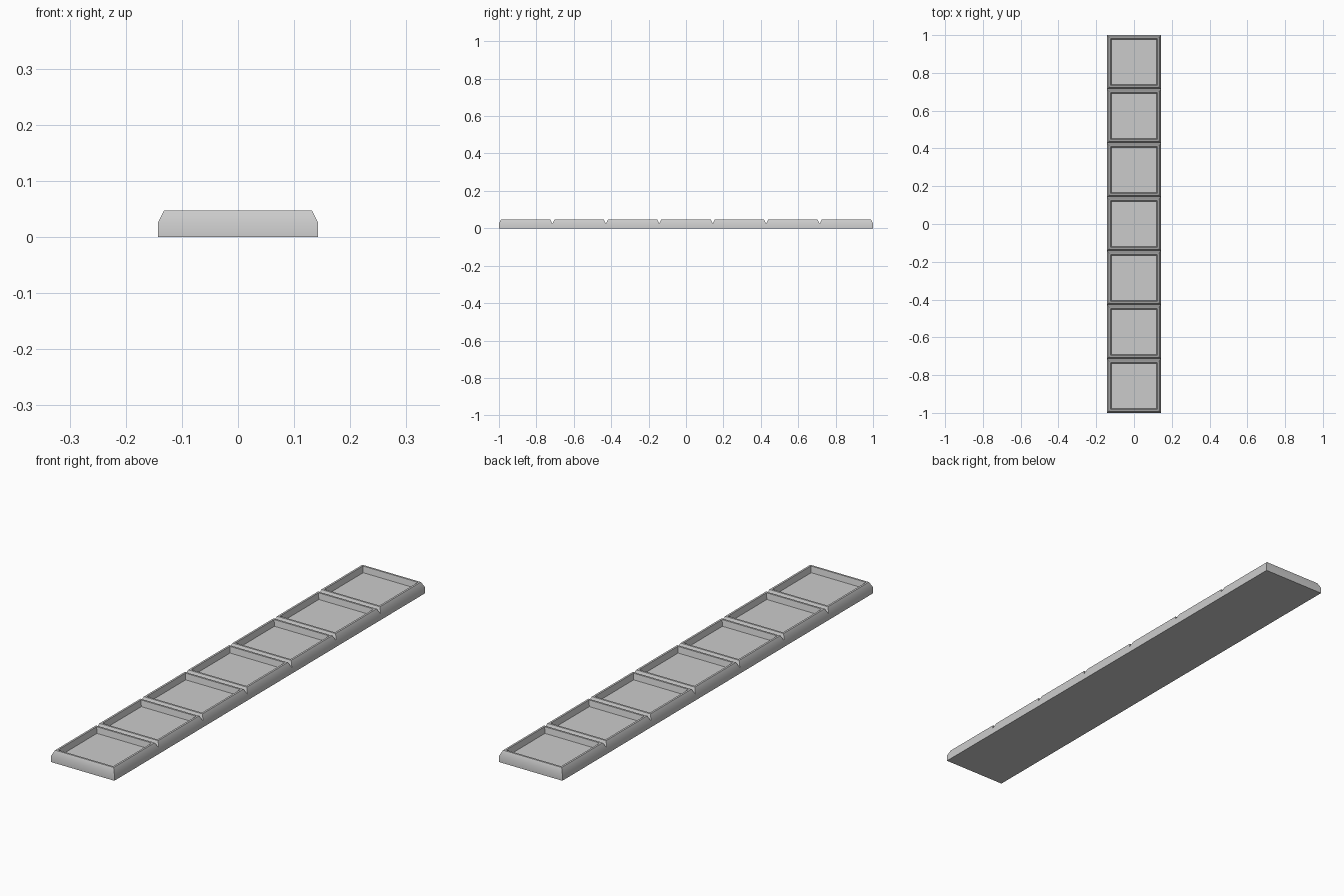
import bpy, bmesh

cube = bpy.data.objects.get("Cube")
if cube:
    bpy.data.objects.remove(cube, do_unlink=True)

COUNT = 7
HALF = 1 / COUNT
# Cell section from the base outward and over the rim: (half width, height)
SECTION = [(HALF, 0), (HALF, 0.025), (0.132, 0.047), (0.124, 0.047), (0.119, 0.023)]
CORNERS = [(-1, -1), (1, -1), (1, 1), (-1, 1)]

grey = bpy.data.materials.new("grey")
grey.use_nodes = True
grey.diffuse_color = (0.6, 0.6, 0.6, 1)
bsdf = next(n for n in grey.node_tree.nodes if n.type == 'BSDF_PRINCIPLED')
bsdf.inputs["Base Color"].default_value = grey.diffuse_color
bsdf.inputs["Roughness"].default_value = 0.7

bm = bmesh.new()
for i in range(COUNT):
    centre = (2 * i + 1) * HALF - 1
    rings = [[bm.verts.new((sx * h, centre + sy * h, z)) for sx, sy in CORNERS]
             for h, z in SECTION]
    bm.faces.new(rings[0][::-1])      # underside
    bm.faces.new(rings[-1])           # tray floor
    for level, (low, high) in enumerate(zip(rings, rings[1:])):
        for k in range(4):
            # Neighbouring cells share their lower body, so leave it open there
            shared = (k == 0 and i > 0) or (k == 2 and i < COUNT - 1)
            if level == 0 and shared:
                continue
            n = (k + 1) % 4
            bm.faces.new((low[k], low[n], high[n], high[k]))

# Join the cells into one closed strip
bmesh.ops.remove_doubles(bm, verts=bm.verts, dist=0.0005)
bmesh.ops.recalc_face_normals(bm, faces=bm.faces)
mesh = bpy.data.meshes.new("tray_strip")
bm.to_mesh(mesh)
bm.free()
mesh.materials.append(grey)
strip = bpy.data.objects.new("tray_strip", mesh)
bpy.context.collection.objects.link(strip)

# Soft outer chamfer, crisp rims and corners
bpy.ops.object.select_all(action='DESELECT')
strip.select_set(True)
bpy.context.view_layer.objects.active = strip
bpy.ops.object.shade_smooth_by_angle(angle=0.5236)
